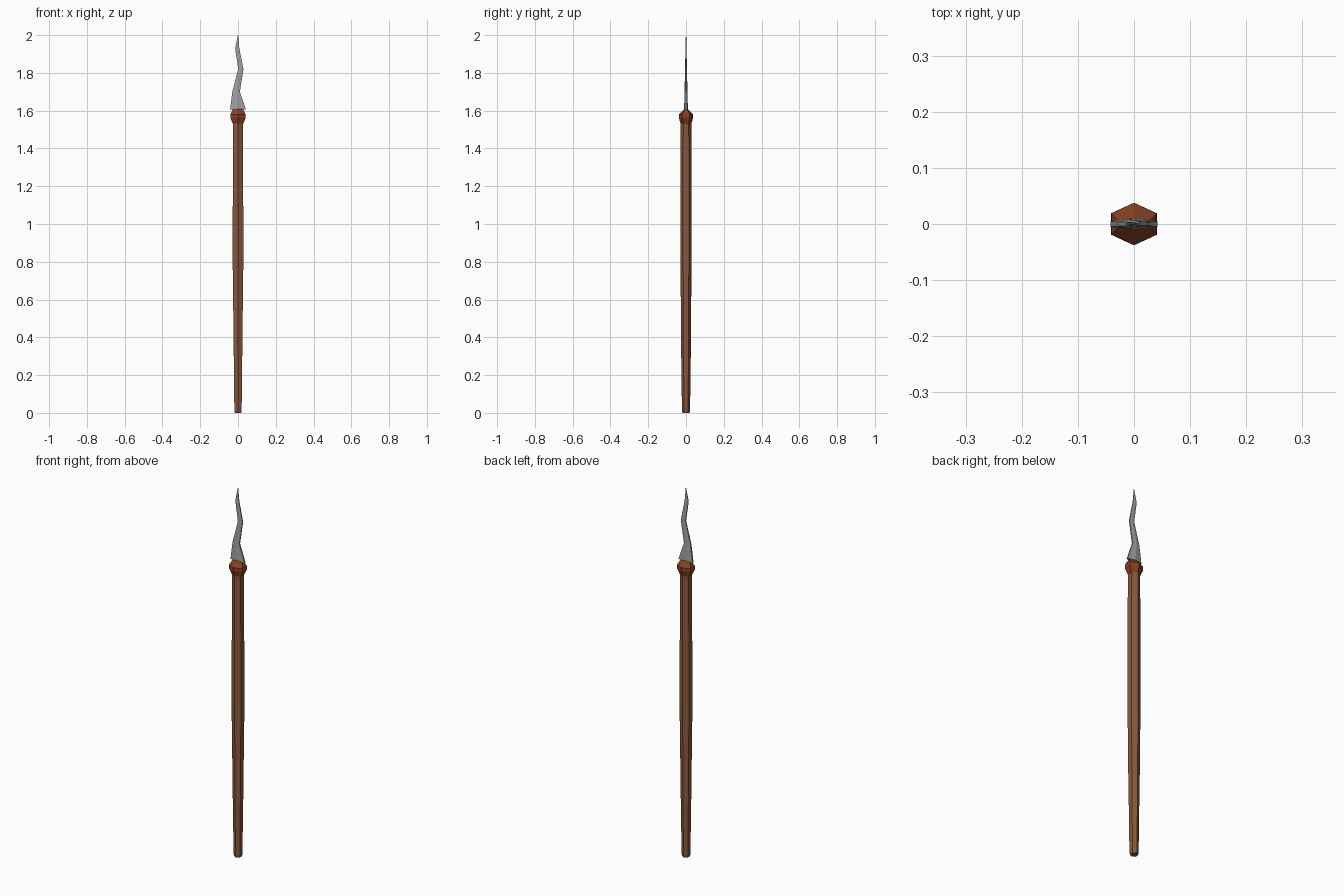
import bpy, bmesh, math

if "Cube" in bpy.data.objects:
    bpy.data.objects.remove(bpy.data.objects["Cube"])


def material(name, rgb):
    m = bpy.data.materials.new(name)
    m.diffuse_color = (*rgb, 1)
    m.use_nodes = True
    m.node_tree.nodes["Principled BSDF"].inputs["Base Color"].default_value = m.diffuse_color
    return m


def loft(name, rings, mat):
    """Skin a stack of equal-sized point rings, capping both ends."""
    bm = bmesh.new()
    loops = [[bm.verts.new(p) for p in ring] for ring in rings]
    n = len(loops[0])
    for a, b in zip(loops, loops[1:]):
        for i in range(n):
            j = (i + 1) % n
            bm.faces.new((a[i], a[j], b[j], b[i]))
    bm.faces.new(loops[0][::-1])
    bm.faces.new(loops[-1])
    bmesh.ops.recalc_face_normals(bm, faces=bm.faces[:])
    me = bpy.data.meshes.new(name)
    bm.to_mesh(me)
    bm.free()
    me.materials.append(mat)
    ob = bpy.data.objects.new(name, me)
    bpy.context.collection.objects.link(ob)
    return ob


def hex_ring(z, half_x, half_y):
    """Hexagon with its points on the y axis."""
    k = math.cos(math.pi / 6)
    ring = []
    for i in range(6):
        a = math.pi / 2 + i * math.pi / 3
        ring.append((half_x / k * math.cos(a), half_y * math.sin(a), z))
    return ring


def blade_ring(z, left, right, edge, mid):
    """Flattened six-point section with a ridge on each side."""
    c = (left + right) / 2
    return [(left, -edge, z), (c, -mid, z), (right, -edge, z),
            (right, edge, z), (c, mid, z), (left, edge, z)]


wood = material("brown wood", (0.25, 0.10, 0.048))
binding = material("red brown binding", (0.24, 0.053, 0.018))
steel = material("grey steel", (0.36, 0.36, 0.36))

# Shaft: hexagonal pole, swelling slightly at the middle
shaft = [(0, .017, .019), (.012, .0195, .0215), (.2, .021, .024),
         (.4, .024, .0265), (.65, .026, .028), (.8, .0285, .030),
         (1.0, .0285, .030), (1.2, .027, .0295), (1.54, .026, .029)]
loft("shaft", [hex_ring(*s) for s in shaft], wood)

# Collar: faceted binding that narrows to the blade socket
collar = [(1.53, .027, .028), (1.562, .041, .038),
          (1.58, .040, .038), (1.61, .027, .009)]
loft("collar", [hex_ring(*s) for s in collar], binding)

# Blade: wavy flat point
blade = [(1.605, -.042, .042, .005, .010), (1.70, -.030, .010, .004, .008),
         (1.82, .001, .029, .003, .005), (1.93, -.015, .007, .002, .003),
         (2.0, -.001, .001, .0005, .001)]
loft("blade", [blade_ring(*s) for s in blade], steel)
